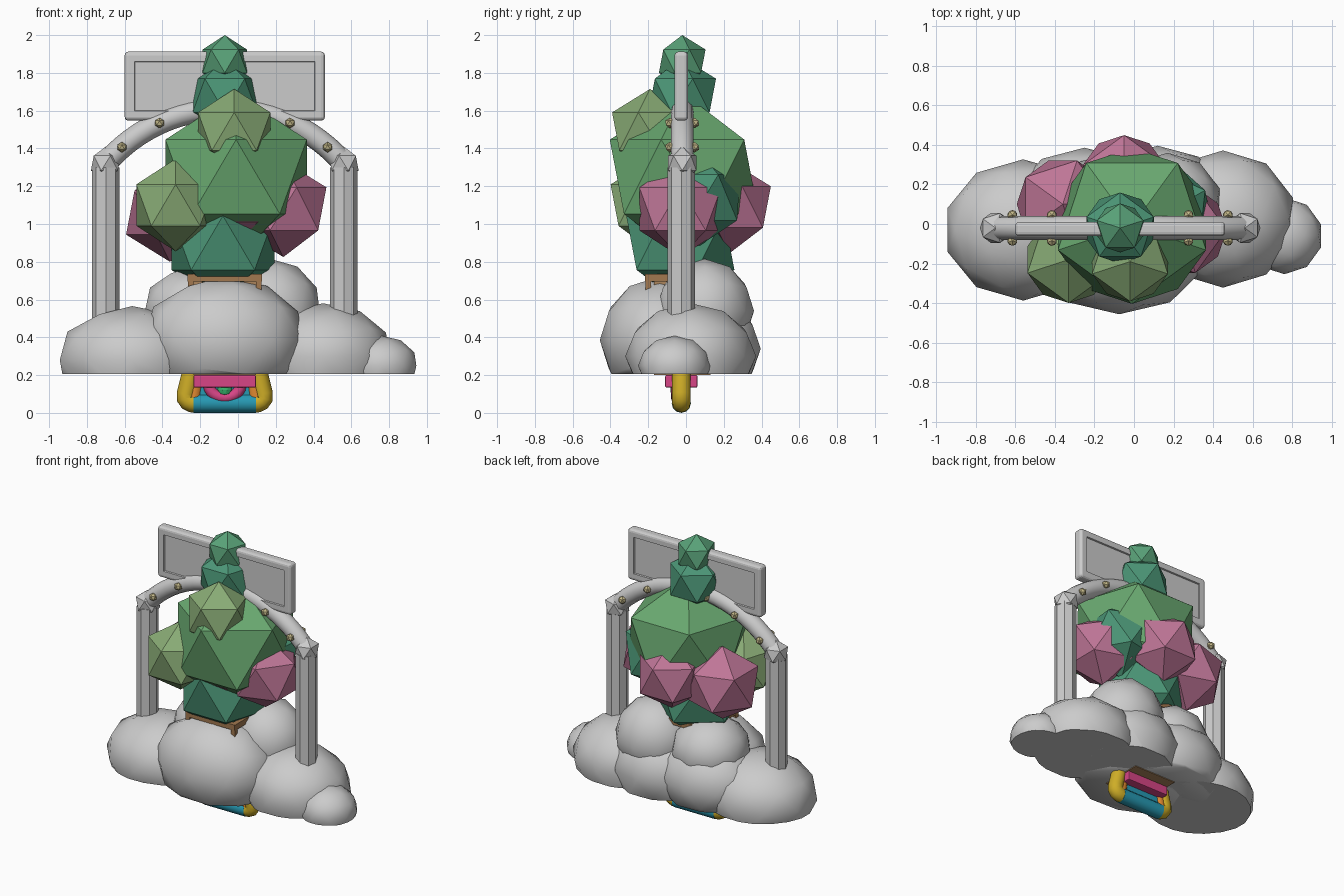
import bpy, bmesh, math
from mathutils import Matrix, Vector

if "Cube" in bpy.data.objects:
    bpy.data.objects.remove(bpy.data.objects["Cube"])

CX, CY = -0.07, -0.02          # axis of the arch and the shrub
mats = {}


def paint(obj, col):
    if col:
        if col not in mats:
            m = bpy.data.materials.new("colour_%d" % len(mats))
            m.diffuse_color = (*col, 1)
            m.use_nodes = True
            m.node_tree.nodes["Principled BSDF"].inputs["Base Color"].default_value = m.diffuse_color
            mats[col] = m
        obj.data.materials.append(mats[col])


def finish(bm, name, col=None, smooth=None):
    bmesh.ops.recalc_face_normals(bm, faces=bm.faces)
    me = bpy.data.meshes.new(name)
    bm.to_mesh(me)
    bm.free()
    o = bpy.data.objects.new(name, me)
    bpy.context.collection.objects.link(o)
    paint(o, col)
    if smooth:
        for s in bpy.context.selected_objects:
            s.select_set(False)
        o.select_set(True)
        bpy.context.view_layer.objects.active = o
        bpy.ops.object.shade_smooth_by_angle(angle=math.radians(smooth))
    return o


def ico(name, loc, r, col=None, rot=-90, sub=1):
    bm = bmesh.new()
    m = Matrix.Translation(loc) @ Matrix.Rotation(math.radians(rot), 4, 'Z')
    bmesh.ops.create_icosphere(bm, subdivisions=sub, radius=r, matrix=m)
    return finish(bm, name, col)


def box(name, loc, size, col=None, bevel=0.0):
    bm = bmesh.new()
    bmesh.ops.create_cube(bm, size=1, matrix=Matrix.Translation(loc) @ Matrix.Diagonal((*size, 1)))
    if bevel:
        bmesh.ops.bevel(bm, geom=bm.edges[:], offset=bevel, segments=2, profile=0.5, affect='EDGES')
    return finish(bm, name, col)


def tube(name, pts, r, col=None, sides=12):
    """Sweep a circle along a path that lies in an xz plane."""
    bm = bmesh.new()
    pts = [Vector(p) for p in pts]
    rings = []
    for i, p in enumerate(pts):
        t = (pts[min(i + 1, len(pts) - 1)] - pts[max(i - 1, 0)]).normalized()
        n = t.cross(Vector((0, 1, 0)))
        rings.append([bm.verts.new(p + r * (math.cos(a) * n + math.sin(a) * Vector((0, 1, 0))))
                      for a in (2 * math.pi * k / sides for k in range(sides))])
    for a, b in zip(rings, rings[1:]):
        for k in range(sides):
            bm.faces.new((a[k], a[(k + 1) % sides], b[(k + 1) % sides], b[k]))
    bm.faces.new(rings[0])
    bm.faces.new(rings[-1])
    return finish(bm, name, col, 40)


# cloud: low-poly lobes with a flat underside
lobes = [((-0.075, -0.14, 0.385), (0.43, 0.31, 0.33)),
         ((-0.56, -0.03, 0.28), (0.395, 0.35, 0.28)),
         ((0.45, 0.025, 0.30), (0.365, 0.34, 0.275)),
         ((0.76, -0.06, 0.25), (0.19, 0.19, 0.155)),
         ((0.17, 0.10, 0.54), (0.27, 0.255, 0.27)),
         ((-0.24, 0.06, 0.54), (0.26, 0.26, 0.23)),
         ((-0.25, 0.09, 0.36), (0.36, 0.29, 0.27)),
         ((0.12, 0.11, 0.34), (0.34, 0.28, 0.27))]
for i, (loc, size) in enumerate(lobes):
    bm = bmesh.new()
    bmesh.ops.create_icosphere(bm, subdivisions=2, radius=1.02,
                               matrix=Matrix.Translation(loc) @ Matrix.Diagonal((*size, 1)))
    cut = bmesh.ops.bisect_plane(bm, geom=bm.verts[:] + bm.edges[:] + bm.faces[:],
                                 plane_co=(0, 0, 0.205), plane_no=(0, 0, 1), clear_inner=True)
    rim = [e for e in cut['geom_cut'] if isinstance(e, bmesh.types.BMEdge)]
    bmesh.ops.holes_fill(bm, edges=rim, sides=0)
    finish(bm, "cloud_lobe_%d" % i, None, 45)

# posts with icosahedron caps
for side, s in (("left", -1), ("right", 1)):
    x = CX + 0.63 * s
    bm = bmesh.new()
    bmesh.ops.create_cone(bm, cap_ends=True, segments=8, radius1=0.072, radius2=0.072, depth=1.08,
                          matrix=Matrix.Translation((x, CY - 0.005, 0.76)))
    finish(bm, side + "_post")
    ico(side + "_post_cap", (x, CY, 1.322), 0.088, None, 90 + 90 * s)

# arch with bulbs on both faces
R, ZC = 0.83, 0.78


def on_arch(deg, dy=0.0):
    a = math.radians(deg)
    return (CX + R * math.sin(a), CY + dy, ZC + R * math.cos(a))


tube("arch", [on_arch(-49.4 + 98.8 * i / 24) for i in range(25)], 0.06)
for i in range(6):
    for face, dy in (("front", -0.065), ("back", 0.065)):
        ico("bulb_%s_%d" % (face, i), on_arch(-41 + 16.4 * i, dy), 0.028, (0.55, 0.48, 0.25))

# sign board with recessed panels front and back
bm = bmesh.new()
bmesh.ops.create_cube(bm, size=1, matrix=Matrix.Translation((CX, -0.025, 1.73)) @ Matrix.Diagonal((1.06, 0.072, 0.365, 1)))
bmesh.ops.bevel(bm, geom=bm.edges[:], offset=0.02, segments=3, profile=0.5, affect='EDGES')
bm.normal_update()
panels = [f for f in bm.faces if abs(f.normal.y) > 0.99 and f.calc_area() > 0.1]
bmesh.ops.inset_individual(bm, faces=panels, thickness=0.045)
bmesh.ops.inset_individual(bm, faces=panels, thickness=0.004, depth=-0.01)
finish(bm, "sign_board")

# shrub: clustered icosahedra
DARK, GREEN, LIGHT, PINK = (0.07, 0.30, 0.18), (0.14, 0.39, 0.16), (0.25, 0.41, 0.18), (0.52, 0.18, 0.31)
foliage = [("base_leaves", (-0.08, -0.03, 0.90), 0.32, DARK, -90),
           ("inner_leaves", (0.15, 0.05, 1.14), 0.27, DARK, 30),
           ("main_leaves", (-0.01, -0.01, 1.25), 0.44, GREEN, -90),
           ("upper_leaves", (CX, CY, 1.68), 0.20, DARK, 90),
           ("top_leaves", (CX, CY, 1.862), 0.138, (0.10, 0.36, 0.19), 90),
           ("side_leaves", (-0.33, -0.18, 1.10), 0.245, LIGHT, -90),
           ("front_leaves", (-0.02, -0.19, 1.49), 0.225, LIGHT, -90),
           ("right_blossom", (0.24, -0.03, 1.08), 0.255, PINK, 0),
           ("back_blossom", (-0.05, 0.23, 1.09), 0.245, PINK, 90),
           ("left_blossom", (-0.36, 0.10, 1.06), 0.26, PINK, 0),
           ("front_blossom", (0.0, -0.13, 1.10), 0.20, PINK, -90)]
for name, loc, r, col, rot in foliage:
    ico(name, loc, r, col, rot)

# planter crate: panels, corner posts and rim
WOOD, TRIM = (0.42, 0.24, 0.11), (0.36, 0.19, 0.08)
box("planter_body", (CX, CY, 0.45), (0.33, 0.30, 0.50), WOOD)
for i, (sx, sy) in enumerate(((-1, -1), (1, -1), (1, 1), (-1, 1))):
    box("planter_post_%d" % i, (CX + sx * 0.18, CY + sy * 0.18, 0.48), (0.03, 0.03, 0.48), TRIM)
for i, s in enumerate((-1, 1)):
    box("planter_rim_x%d" % i, (CX, CY + s * 0.18, 0.715), (0.39, 0.035, 0.04), TRIM)
    box("planter_rim_y%d" % i, (CX + s * 0.18, CY, 0.715), (0.035, 0.39, 0.04), TRIM)

# hanging ornament under the cloud
YELLOW, ORANGE, CYAN = (0.62, 0.42, 0.02), (0.75, 0.25, 0.03), (0.02, 0.32, 0.45)
MAGENTA = (0.68, 0.06, 0.24)
OY = -0.025
for side, s in (("left", -1), ("right", 1)):
    pts = [(0.155, 0.34), (0.18, 0.20), (0.205, 0.10)]
    pts += [(0.165 + 0.045 * math.cos(a), 0.096 - 0.045 * math.sin(a))
            for a in (math.radians(d) for d in (25, 50, 75))]
    pts += [(0.155, 0.051)]
    tube(side + "_yellow_corner", [(CX + s * x, OY, z) for x, z in pts], 0.05, YELLOW)
    tube(side + "_orange_joint", [(CX + s * 0.13, OY, 0.30), (CX + s * 0.165, OY, 0.08)], 0.04, ORANGE)
tube("cyan_bar", [(CX - 0.165, OY, 0.051), (CX + 0.165, OY, 0.051)], 0.051, CYAN)
box("cyan_backing", (CX, OY, 0.12), (0.28, 0.05, 0.12), CYAN)
box("magenta_block", (CX, OY, 0.167), (0.33, 0.17, 0.065), MAGENTA, 0.006)
tube("magenta_arc", [(CX + 0.085 * math.cos(a), OY - 0.025, 0.15 + 0.07 * math.sin(a))
                     for a in (math.pi + math.pi * i / 10 for i in range(11))], 0.03, MAGENTA)
ico("green_bead", (CX, OY - 0.02, 0.12), 0.04, (0.04, 0.45, 0.15), sub=2)
